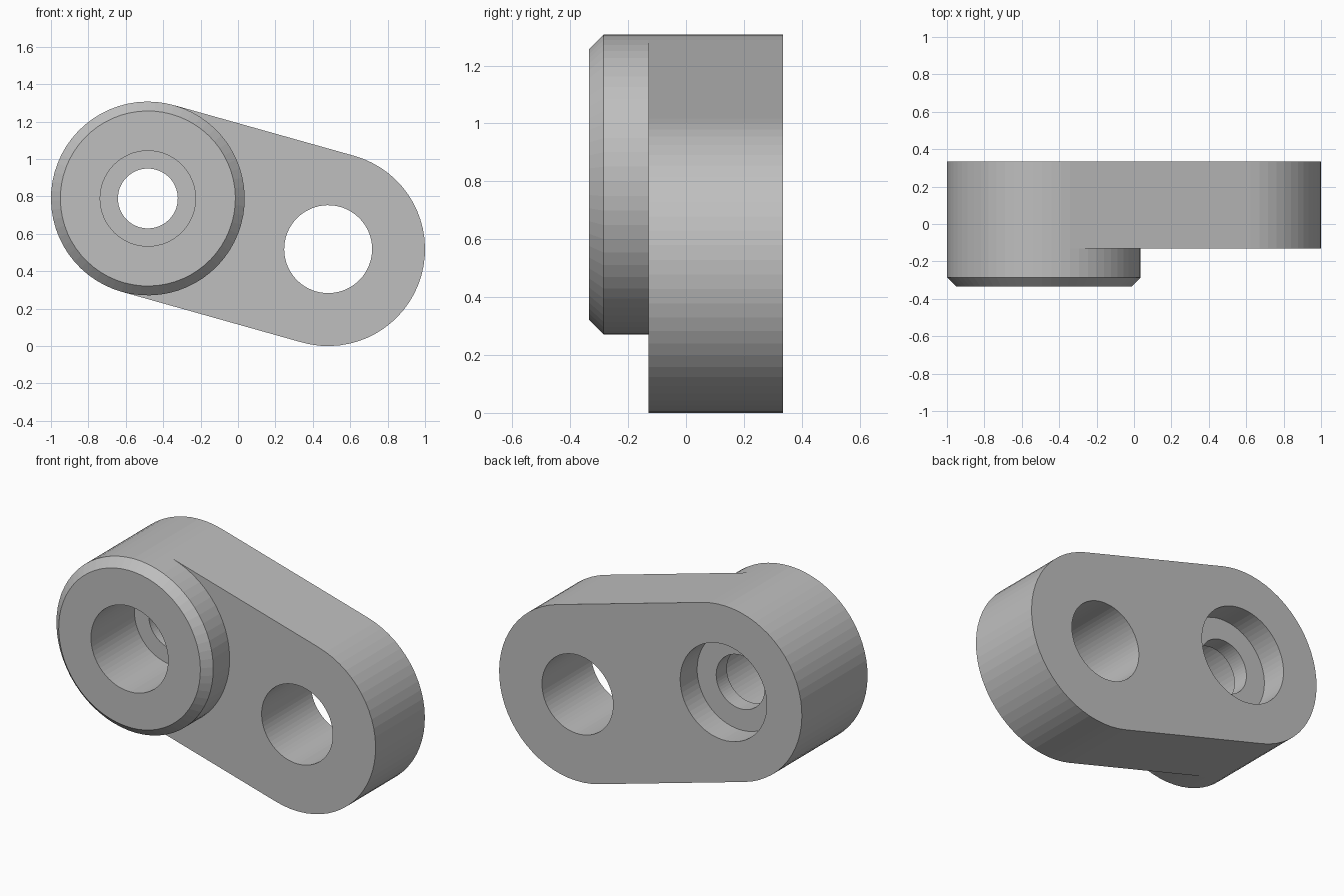
import bpy
import bmesh
from math import atan2, cos, sin, tau
from mathutils import Vector

old = bpy.data.objects.get("Cube")
if old:
    bpy.data.objects.remove(old, do_unlink=True)

SEGMENTS = 64
HALF = SEGMENTS // 2
RADIUS = 0.518
BOSS_CENTRE = (-0.482, 0.789)
PIN_CENTRE = (0.482, 0.518)
BACK, PLATE_FRONT = 0.335, -0.13
CHAMFER_START, BOSS_FRONT = -0.285, -0.335

# Rings start at the upper tangent point of the link
START = atan2(PIN_CENTRE[1] - BOSS_CENTRE[1], PIN_CENTRE[0] - BOSS_CENTRE[0]) + tau / 4

bm = bmesh.new()


def ring(centre, radius, y, first=0, last=SEGMENTS - 1):
    """Vertices of a circle, or of an arc of it, facing along y."""
    angles = [START + tau * i / SEGMENTS for i in range(first, last + 1)]
    return [bm.verts.new((centre[0] + radius * cos(a), y, centre[1] + radius * sin(a)))
            for a in angles]


def bridge(a, b):
    """Quads between two closed loops."""
    for i in range(len(a)):
        j = (i + 1) % len(a)
        bm.faces.new((a[i], a[j], b[j], b[i]))


def fill(loops, normal):
    """Flat face with holes, bounded by the given closed loops."""
    edges = []
    for loop in loops:
        for a, b in zip(loop, loop[1:] + loop[:1]):
            edges.append(bm.edges.get((a, b)) or bm.edges.new((a, b)))
    bmesh.ops.triangle_fill(bm, edges=edges, use_beauty=True, normal=Vector(normal))


# Boss with chamfer, deep front bore, narrow web hole and rear counterbore
boss_profile = [
    (RADIUS, PLATE_FRONT), (RADIUS, CHAMFER_START), (RADIUS - 0.05, BOSS_FRONT),
    (0.255, BOSS_FRONT), (0.255, 0.075), (0.16, 0.075),
    (0.16, 0.175), (0.286, 0.175), (0.286, BACK),
]
boss = [ring(BOSS_CENTRE, r, y) for r, y in boss_profile]
for a, b in zip(boss, boss[1:]):
    bridge(a, b)
boss_base, counterbore_rim = boss[0], boss[-1]

# Outer wall of the link plate
front_arc = ring(PIN_CENTRE, RADIUS, PLATE_FRONT, HALF, SEGMENTS)
front_outline = boss_base[:HALF + 1] + front_arc
back_outline = (ring(BOSS_CENTRE, RADIUS, BACK, 0, HALF)
                + ring(PIN_CENTRE, RADIUS, BACK, HALF, SEGMENTS))
bridge(back_outline, front_outline)

# Pin hole through the plate
pin_front = ring(PIN_CENTRE, 0.235, PLATE_FRONT)
pin_back = ring(PIN_CENTRE, 0.235, BACK)
bridge(pin_front, pin_back)

# Front and back faces of the plate
front_edge = boss_base[HALF:] + boss_base[:1] + front_arc[::-1]
fill([front_edge, pin_front], (0, -1, 0))
fill([back_outline, pin_back, counterbore_rim], (0, 1, 0))

bmesh.ops.recalc_face_normals(bm, faces=bm.faces[:])
mesh = bpy.data.meshes.new("link_plate")
bm.to_mesh(mesh)
bm.free()

link = bpy.data.objects.new("link_plate", mesh)
bpy.context.collection.objects.link(link)

# Plain grey material
grey = bpy.data.materials.new("plain grey")
grey.use_nodes = True
colour = (0.52, 0.52, 0.52, 1)
grey.diffuse_color = colour
grey.node_tree.nodes["Principled BSDF"].inputs["Base Color"].default_value = colour
mesh.materials.append(grey)
